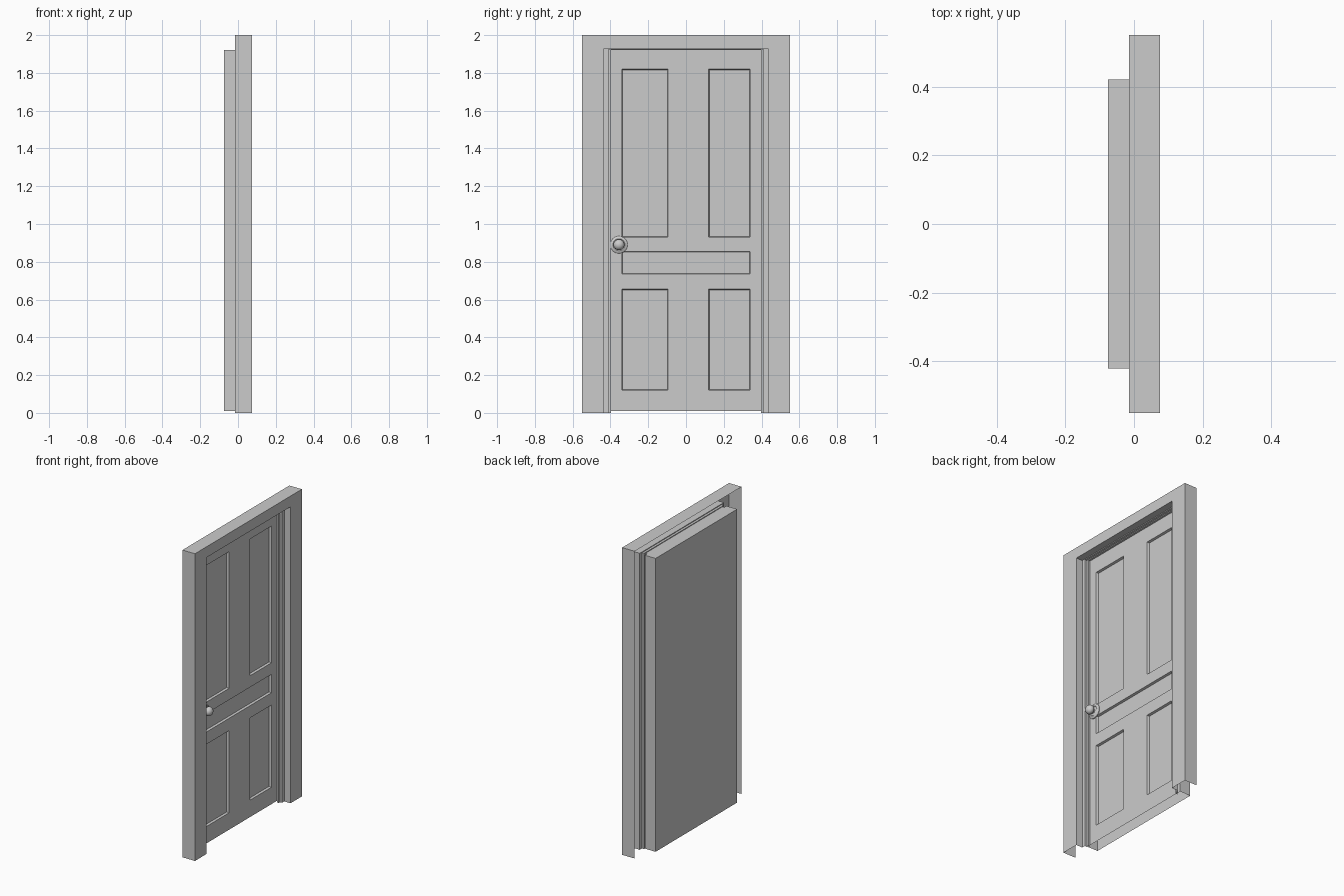
import bpy, bmesh, math

if "Cube" in bpy.data.objects:
    bpy.data.objects.remove(bpy.data.objects["Cube"])


def make_object(name, bm):
    mesh = bpy.data.meshes.new(name)
    bm.to_mesh(mesh)
    bm.free()
    obj = bpy.data.objects.new(name, mesh)
    bpy.context.collection.objects.link(obj)
    return obj


# Door frame: stepped section (x, half width, top height) swept round the opening,
# left open at the back and underneath
section = [(-0.015, 0.55, 2.0), (0.075, 0.55, 2.0), (0.075, 0.433, 1.93),
           (0.03, 0.433, 1.93), (0.03, 0.41, 1.925), (0.015, 0.41, 1.925),
           (0.015, 0.396, 1.92), (0.002, 0.396, 1.92)]
bm = bmesh.new()
rows = [[bm.verts.new(p) for p in ((x, -w, 0), (x, -w, t), (x, w, t), (x, w, 0))]
        for x, w, t in section]
for a, b in zip(rows, rows[1:]):
    for i in range(3):
        bm.faces.new((a[i], a[i + 1], b[i + 1], b[i]))
bmesh.ops.recalc_face_normals(bm, faces=bm.faces[:])
make_object("door_frame", bm)

# Door leaf: grid of stiles and rails with five recessed panels
FRONT, BACK = 0.002, -0.075
ys = [-0.42, -0.34, -0.095, 0.12, 0.34, 0.42]
zs = [0.01, 0.12, 0.655, 0.735, 0.855, 0.93, 1.82, 1.92]
bm = bmesh.new()
grid = [[bm.verts.new((FRONT, y, z)) for z in zs] for y in ys]
cells = {}
for i in range(len(ys) - 1):
    for j in range(len(zs) - 1):
        cells[i, j] = bm.faces.new((grid[i][j], grid[i + 1][j],
                                    grid[i + 1][j + 1], grid[i][j + 1]))

# Sides, top and back of the leaf
rim = [e for e in bm.edges if e.is_boundary
       and not all(abs(v.co.z - zs[0]) < 1e-5 for v in e.verts)]
ext = bmesh.ops.extrude_edge_only(bm, edges=rim)
for v in ext["geom"]:
    if isinstance(v, bmesh.types.BMVert):
        v.co.x = BACK
bm.faces.new([bm.verts.new((BACK, y, z)) for y, z in
              ((ys[0], zs[0]), (ys[0], zs[-1]), (ys[-1], zs[-1]), (ys[-1], zs[0]))])

# Panel recesses
panels = [[(1, 1)], [(3, 1)], [(1, 3), (2, 3), (3, 3)], [(1, 5)], [(3, 5)]]
bm.normal_update()
for panel in panels:
    faces = [cells[c] for c in panel]
    bmesh.ops.inset_region(bm, faces=faces, thickness=0.004, depth=0,
                           use_even_offset=True)
    for v in {v for f in faces for v in f.verts}:
        v.co.x -= 0.014
make_object("door_leaf", bm)

# Door knob: turned rosette, neck and ball
profile = [(0.046, 0.0), (0.046, 0.004), (0.040, 0.009), (0.032, 0.010),
           (0.028, 0.007), (0.014, 0.009), (0.013, 0.018)]
for k in range(1, 9):
    a = math.radians(-58 + k * 148 / 8)
    profile.append((max(0.029 * math.cos(a), 0), 0.037 + 0.025 * math.sin(a)))
bm = bmesh.new()
verts = [bm.verts.new((FRONT + h, -0.355 + r, 0.89)) for r, h in profile]
edges = [bm.edges.new(p) for p in zip(verts, verts[1:])]
bmesh.ops.spin(bm, geom=verts + edges, cent=(0, -0.355, 0.89), axis=(1, 0, 0),
               angle=math.tau, steps=24)
bmesh.ops.remove_doubles(bm, verts=bm.verts[:], dist=1e-5)
bmesh.ops.recalc_face_normals(bm, faces=bm.faces[:])
knob = make_object("door_knob", bm)
bpy.ops.object.select_all(action='DESELECT')
knob.select_set(True)
bpy.context.view_layer.objects.active = knob
bpy.ops.object.shade_smooth_by_angle(angle=math.radians(40))
